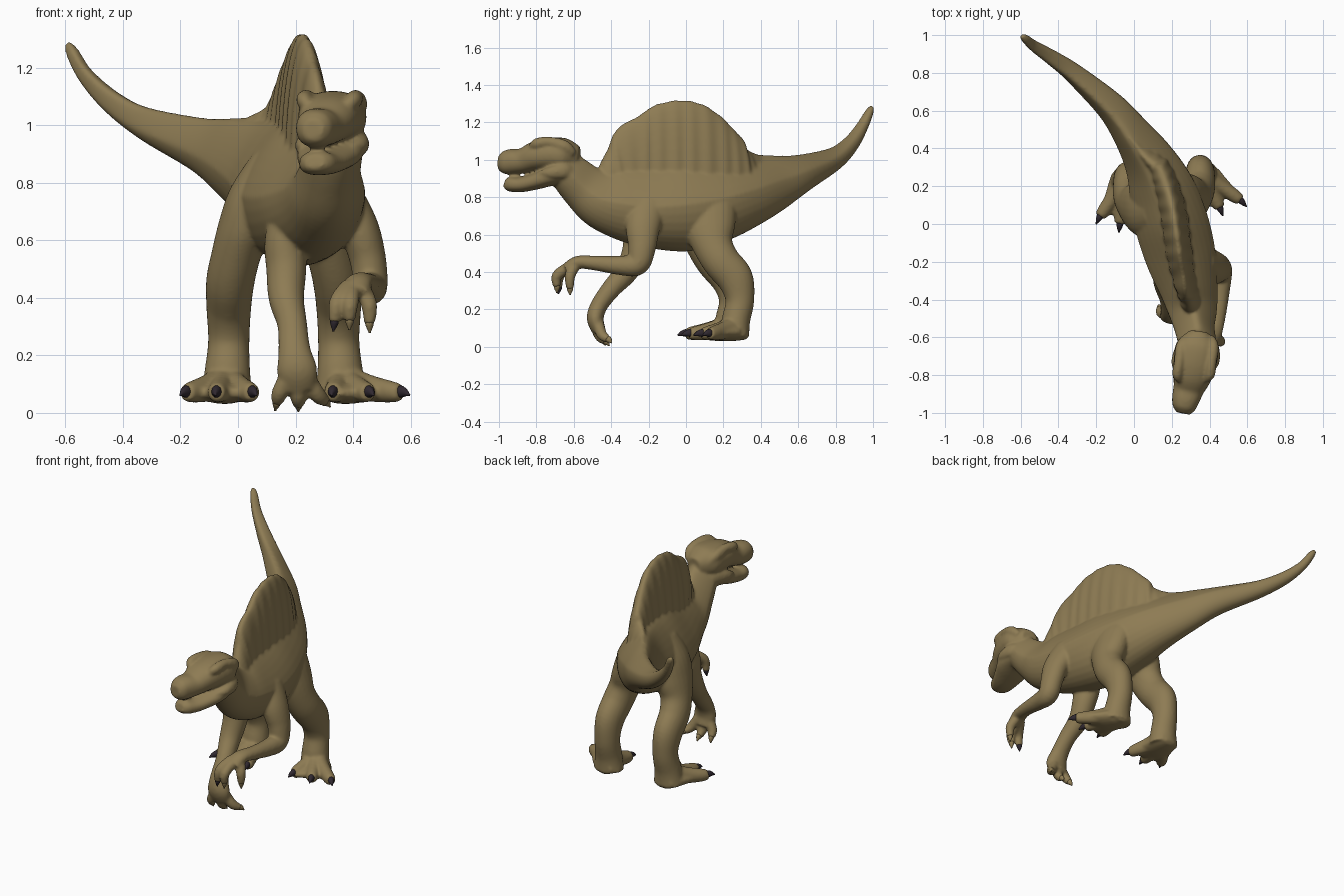
import bpy, bmesh, math
from mathutils import Vector


def material(name, rgb):
    m = bpy.data.materials.new(name)
    m.diffuse_color = (*rgb, 1)
    return m


SKIN = material("olive skin", (0.27, 0.20, 0.088))
CLAW = material("dark claw", (0.030, 0.022, 0.030))


def spline(keys, steps):
    """Catmull-Rom through tuples of any length."""
    n, out = len(keys), []
    for i in range(n - 1):
        p0, p1, p2, p3 = keys[max(i - 1, 0)], keys[i], keys[i + 1], keys[min(i + 2, n - 1)]
        for s in range(steps):
            t = s / steps
            out.append([0.5 * (2 * b + (c - a) * t + (2 * a - 5 * b + 4 * c - d) * t * t
                               + (3 * b - a - 3 * c + d) * t ** 3)
                        for a, b, c, d in zip(p0, p1, p2, p3)])
    return out + [list(keys[-1])]


def tube(bm, keys, steps=6, sides=24, ripple=0.0, power=1.0, shape=lambda s: (1, 1)):
    """Loft ellipses along keys of (x, y, z, side radius, other radius)."""
    pts = spline(keys, steps)
    rings = []
    for i, p in enumerate(pts):
        c = Vector(p[:3])
        t = (Vector(pts[min(i + 1, len(pts) - 1)][:3]) - Vector(pts[max(i - 1, 0)][:3])).normalized()
        side = Vector((1, 0, 0))
        side = (side - t * side.dot(t)).normalized()
        up = side.cross(t)
        wave = math.sin(i * math.pi / 3)
        rs, ru = max(p[3], .004) * (1 + ripple * wave), max(p[4], .004) * (1 + ripple * .08 * wave)
        ring = []
        for k in range(sides):
            a = 2 * math.pi * k / sides
            ca, sa = math.cos(a), math.sin(a)
            fs, fu = shape(sa)
            ring.append(bm.verts.new(c + side * rs * fs * math.copysign(abs(ca) ** power, ca)
                                     + up * ru * fu * math.copysign(abs(sa) ** power, sa)))
        rings.append(ring)
    faces = [bm.faces.new((a[k], a[(k + 1) % sides], b[(k + 1) % sides], b[k]))
             for a, b in zip(rings, rings[1:]) for k in range(sides)]
    faces += [bm.faces.new(rings[0]), bm.faces.new(rings[-1])]
    bmesh.ops.recalc_face_normals(bm, faces=faces)


def make_object(name, bm, mat):
    me = bpy.data.meshes.new(name)
    bm.to_mesh(me)
    bm.free()
    me.materials.append(mat)
    ob = bpy.data.objects.new(name, me)
    bpy.context.collection.objects.link(ob)
    for f in me.polygons:
        f.use_smooth = True
    return ob


def claw(name, start, direction, r, length, mat=CLAW):
    d = Vector(direction).normalized()
    bm = bmesh.new()
    keys = []
    for f, k in ((-.35, .8), (0, 1), (.5, .7), (1, .12)):
        q = Vector(start) + d * length * f - Vector((0, 0, .25 * length * max(f, 0) ** 2))
        keys.append((*q, r * k, r * k * 1.2))
    tube(bm, keys, 3, 10)
    make_object(name, bm, mat)


bm = bmesh.new()

# tail, torso and neck in one sweep, narrowing towards the back
tube(bm, [(-.592, .997, 1.285, .012, .012), (-.576, .98, 1.255, .024, .024), (-.53, .94, 1.175, .03, .034),
          (-.44, .88, 1.085, .042, .046), (-.315, .79, 1.005, .056, .063), (-.125, .62, .93, .08, .102),
          (-.015, .48, .88, .102, .15), (.082, .33, .83, .138, .19), (.147, .18, .79, .175, .225),
          (.20, 0, .76, .195, .25), (.25, -.18, .75, .186, .225), (.29, -.34, .765, .155, .195),
          (.31, -.45, .79, .132, .16), (.32, -.54, .85, .108, .13), (.335, -.62, .93, .10, .11),
          (.34, -.66, 1.0, .085, .09)], 6, 32, shape=lambda s: (1 - .45 * max(-s, 0), 1))

# sail: upright blades along the back with ribs, running out on the tail
tube(bm, [(.31, -.44, .80, .06, .11), (.30, -.39, .82, .06, .19), (.285, -.345, .83, .06, .29),
          (.265, -.28, .84, .063, .37), (.247, -.20, .84, .07, .437), (.232, -.10, .84, .074, .472),
          (.217, 0, .84, .076, .478), (.20, .10, .84, .073, .452), (.172, .20, .84, .068, .382),
          (.145, .27, .84, .064, .305), (.11, .33, .84, .06, .235), (.065, .39, .85, .05, .20),
          (.01, .46, .87, .035, .163), (-.08, .56, .90, .026, .13)],
     7, 40, ripple=.05, shape=lambda s: (1, 1 if s > 0 else .25))

# skull and upper jaw
tube(bm, [(.345, -.57, 1.02, .05, .05), (.335, -.64, 1.025, .11, .088), (.325, -.72, 1.03, .115, .088),
          (.31, -.80, 1.02, .104, .08), (.29, -.87, .995, .083, .067), (.273, -.93, .99, .073, .068),
          (.265, -.975, .985, .06, .06), (.26, -1.003, .985, .036, .036)], 6, 24, power=.9)
# lower jaw
tube(bm, [(.335, -.63, .93, .09, .06), (.325, -.72, .915, .115, .055), (.305, -.80, .887, .102, .046),
          (.287, -.88, .868, .078, .041), (.272, -.94, .87, .06, .04), (.266, -.967, .876, .035, .026)],
     6, 24, power=.85)
# brow ridges, cheeks and jaw hinges on both sides of the head axis
for s in (-1, 1):
    tube(bm, [(.31 + s * .06, -.835, 1.06, .012, .012), (.315 + s * .085, -.80, 1.085, .028, .03),
              (.325 + s * .085, -.73, 1.095, .028, .028), (.335 + s * .085, -.65, 1.07, .03, .035),
              (.34 + s * .07, -.60, 1.03, .015, .02)], 4, 12)
    tube(bm, [(.31 + s * .08, -.79, .925, .015, .01), (.325 + s * .098, -.73, .93, .03, .032),
              (.335 + s * .09, -.65, .94, .025, .04), (.335 + s * .07, -.60, .94, .01, .02)], 4, 12)

# hind legs and feet; the left one is mirrored and set a little forward
LEG = [(.21, .11, .88, .06, .11), (.26, .115, .75, .09, .15), (.298, .125, .64, .09, .14),
       (.327, .145, .54, .085, .108), (.345, .19, .455, .084, .10), (.35, .262, .365, .078, .097),
       (.35, .288, .25, .072, .077), (.355, .267, .14, .08, .076), (.357, .262, .055, .092, .076)]
TOES = {"right": [(.565, .125), (.455, .085), (.33, .085)],
        "left": [(-.18, .04), (-.075, .0), (.05, .02)]}
for label, sx, ox, oy in (("right", 1, 0, 0), ("left", -1, .318, -.035)):
    tube(bm, [(ox + sx * x, y + oy, z, a, b) for x, y, z, a, b in LEG])
    heel = Vector((ox + sx * .36, .27 + oy, .078))
    # webbed sole
    mid = sum((Vector((x, y, .068)) for x, y in TOES[label]), Vector()) / 3
    sole = [(heel + Vector((0, .055, -.005)), .06, .035), (heel, .085, .046),
            (heel.lerp(mid, .4), .10, .042), (heel.lerp(mid, .75), .115, .028), (heel.lerp(mid, .9), .10, .014)]
    tube(bm, [(*p, a, b) for p, a, b in sole])
    # toes with dark claws
    for i, (x, y) in enumerate(TOES[label]):
        end = Vector((x, y, .072))
        d = (end - heel).normalized()
        tube(bm, [(*heel + Vector((0, 0, .04)), .055, .055), (*heel.lerp(end, .45) + Vector((0, 0, .012)), .042, .048),
                  (*heel.lerp(end, .85), .036, .038), (*end, .028, .03)], 5, 16)
        claw(f"{label}_toe_claw_{i + 1}", end + Vector((0, 0, .002)), d + Vector((0, -.3, 0)), .018, .045)

# arms: right one lifted, left one reaching to the ground
ARMS = {
    "right": [(.36, -.20, .76, .07, .10), (.42, -.23, .64, .07, .092), (.452, -.235, .53, .063, .074),
              (.46, -.26, .443, .06, .062), (.458, -.35, .435, .05, .052), (.445, -.48, .447, .042, .04),
              (.42, -.58, .452, .047, .034), (.405, -.635, .42, .05, .03)],
    "left": [(.22, -.20, .76, .08, .10), (.168, -.24, .61, .074, .092), (.168, -.27, .50, .07, .075),
             (.168, -.32, .40, .062, .063), (.188, -.40, .31, .052, .052), (.196, -.465, .22, .056, .046),
             (.205, -.485, .15, .07, .045), (.21, -.465, .085, .062, .037)]}
FINGERS = {
    "right": [[(.385, -.61, .44), (.345, -.675, .385), (.335, -.68, .315)],
              [(.40, -.62, .43), (.39, -.69, .38), (.388, -.69, .32)],
              [(.425, -.59, .44), (.455, -.62, .38), (.457, -.62, .31)]],
    "left": [[(.175, -.48, .13), (.145, -.47, .07), (.135, -.445, .035)],
             [(.21, -.48, .11), (.21, -.46, .055), (.21, -.43, .029)],
             [(.235, -.47, .13), (.275, -.45, .065), (.305, -.415, .04)]]}
for label, keys in ARMS.items():
    tube(bm, keys)
    for i, (a, b, c) in enumerate(FINGERS[label]):
        tube(bm, [(*a, .03, .03), (*b, .029, .029), (*c, .02, .02)], 5, 14)
        # only the inner right claw is dark
        claw(f"{label}_finger_claw_{i + 1}", c, Vector(c) - Vector(b), .015, .026,
             CLAW if label == "right" and i == 0 else SKIN)

# fuse all flesh into one smooth skin
body = make_object("body", bm, SKIN)
remesh = body.modifiers.new("fuse", 'REMESH')
remesh.mode = 'VOXEL'
remesh.voxel_size = .008
remesh.use_smooth_shade = True
smooth = body.modifiers.new("soften", 'SMOOTH')
smooth.factor = .5
smooth.iterations = 8
